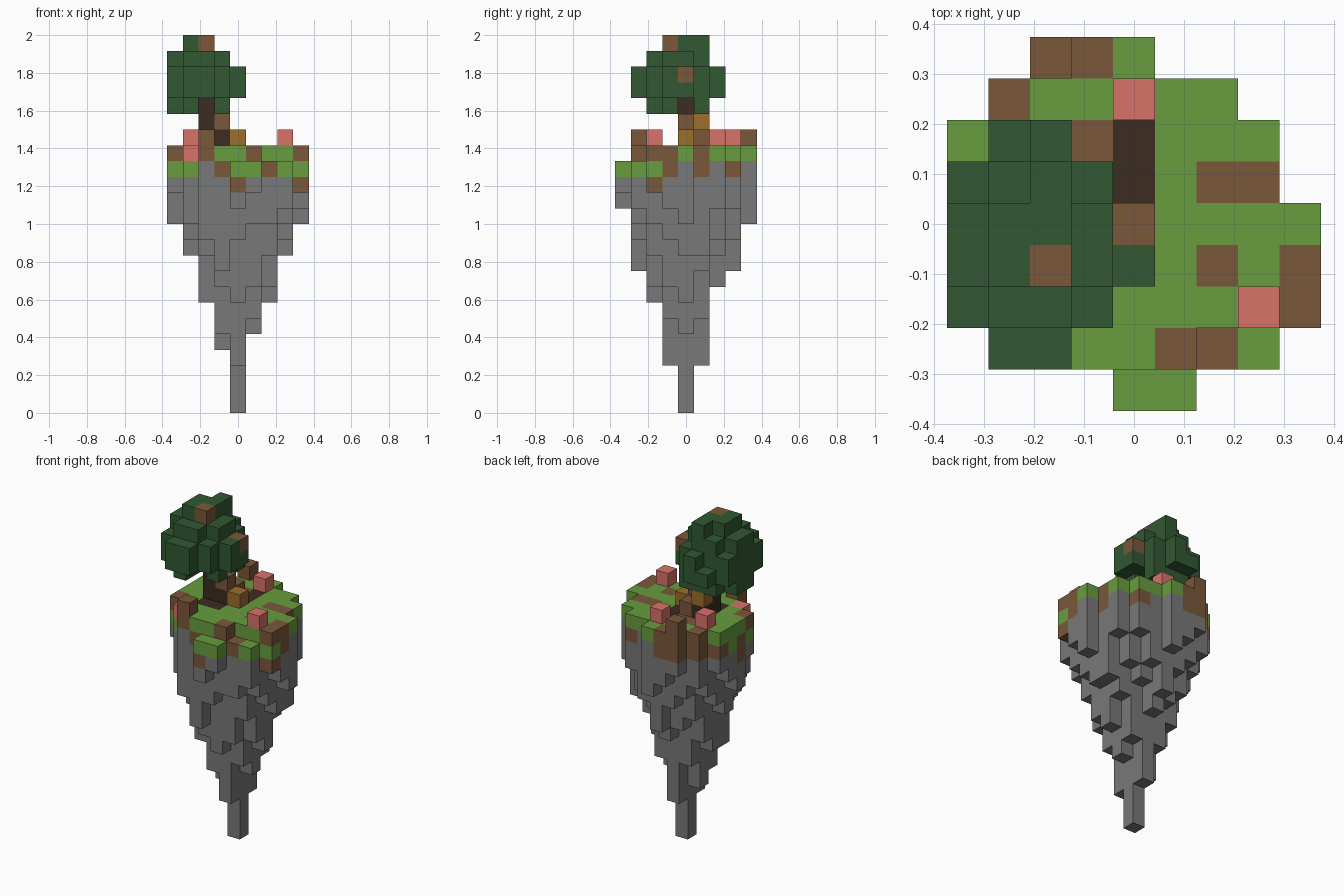
import bpy
import bmesh
from mathutils import Vector

cube = bpy.data.objects.get("Cube")
if cube:
    bpy.data.objects.remove(cube, do_unlink=True)

UNIT = 1 / 12          # edge of one block
HALF = 4               # blocks on either side of the centre
GROUND = 16            # layer of the grass


def material(name, rgb):
    """One flat colour, given as display values and stored as linear ones."""
    linear = [(c / 255 / 12.92) if c < 11 else ((c / 255 + 0.055) / 1.055) ** 2.4 for c in rgb]
    mat = bpy.data.materials.new(name)
    mat.use_nodes = True
    mat.diffuse_color = (*linear, 1)
    bsdf = mat.node_tree.nodes["Principled BSDF"]
    bsdf.inputs["Base Color"].default_value = (*linear, 1)
    bsdf.inputs["Roughness"].default_value = 1
    return mat


COLOURS = {
    "g": material("grass green", (104, 157, 62)),
    "b": material("soil brown", (122, 88, 58)),
    "s": material("stone grey", (120, 120, 120)),
    "l": material("leaf green", (49, 88, 50)),
    "d": material("bark dark brown", (60, 44, 32)),
    "p": material("flower pink", (217, 114, 106)),
    "o": material("root gold", (156, 110, 44)),
}
KEYS = list(COLOURS)


def grid(rows):
    """Read a plan, back row first, as (x, y, letter)."""
    for r, row in enumerate(rows.split()):
        for c, letter in enumerate(row):
            if letter != ".":
                yield c - HALF, HALF - r, letter


# Rock: the letter is the lowest layer of each column, A being the ground
ROCK = """
..ONM....
.NMLJLN..
OMKJIKLN.
NLIGDGJK.
MKHEAFHKM
OLHFDGILN
.MKIHIKMO
..LJLMMN.
....NO..."""
rock = {(x, y, k): "s" for x, y, c in grid(ROCK) for k in range(ord(c) - ord("A"), GROUND - 1)}

# Soil rim and grass top
SOIL = """
..bbs....
.bbgssb..
bsssssss.
gsssssbb.
bssssssss
gsssssssb
.gssssssg
..sbsgbg.
....gg..."""
GRASS = """
..bbg....
.bggggg..
ggbbdggg.
gggddgbb.
ggddggggg
bgddggbgb
.pggggggb
..bggb..."""
soil = {(x, y, GROUND - 1): c for x, y, c in grid(SOIL)}
for x, y in ((0, -4), (4, -2), (-4, 0)):
    rock.pop((x, y, GROUND - 2), None)
    soil[x, y, GROUND - 2] = "b"
grass = {(x, y, GROUND): c for x, y, c in grid(GRASS)}

# Things standing on the grass
flowers = {(x, y, GROUND + 1): "p" for x, y in ((-3, 2), (0, 3), (3, -2))}
stumps = {(x, y, GROUND + 1): "b" for x, y in ((-2, -3), (-2, 4))}

# Trunk with its roots
trunk = {(-2, 0, k): "d" for k in range(GROUND + 1, GROUND + 5)}
trunk.update({
    (-1, 0, 17): "d", (-1, 1, 17): "b", (-2, 1, 17): "d",
    (-1, 0, 18): "b", (-2, 1, 18): "o", (0, 0, 17): "o",
})

# Crown: one plan per layer, lowest first, back row at y = 2
CROWN = [
    "......... .lll..... ll....... ll.l..... .l.......",
    ".ll...... llll..... lllll.... lllll.... llll..... .ll......",
    "..l...... llll..... llllb.... lllll.... llll..... .ll......",
    "......... .ll...... llll..... llll..... .ll......",
    "......... ..l...... .ll...... .lb......",
]
crown = {}
for layer, rows in enumerate(CROWN):
    for x, y, c in grid(rows):
        crown[x, y - 2, GROUND + 3 + layer] = c
for cell in trunk:
    crown.pop(cell, None)

PARTS = {
    "floating_rock": rock, "soil_rim": soil, "grass_top": grass, "flowers": flowers,
    "stumps": stumps, "tree_trunk": trunk, "tree_crown": crown,
}
filled = set().union(*PARTS.values())


def build(name, cells):
    """Make one mesh from the open sides of its blocks."""
    used = [k for k in KEYS if k in cells.values()]
    bm = bmesh.new()
    for cell, colour in cells.items():
        centre = Vector((cell[0], cell[1], cell[2] + 0.5))
        for axis in range(3):
            for sign in (-1, 1):
                n = Vector((0, 0, 0))
                n[axis] = sign
                if tuple(a + int(b) for a, b in zip(cell, n)) in filled:
                    continue
                u = Vector((0, 0, 0))
                u[(axis + 1) % 3] = 1
                v = n.cross(u)
                corners = [(u, v), (-u, v), (-u, -v), (u, -v)]
                face = bm.faces.new(
                    [bm.verts.new((centre + (n + a + b) / 2) * UNIT) for a, b in corners])
                face.material_index = used.index(colour)
    bmesh.ops.remove_doubles(bm, verts=bm.verts[:], dist=UNIT / 100)
    mesh = bpy.data.meshes.new(name)
    bm.to_mesh(mesh)
    bm.free()
    for key in used:
        mesh.materials.append(COLOURS[key])
    bpy.context.collection.objects.link(bpy.data.objects.new(name, mesh))


for part_name, part_cells in PARTS.items():
    build(part_name, part_cells)
